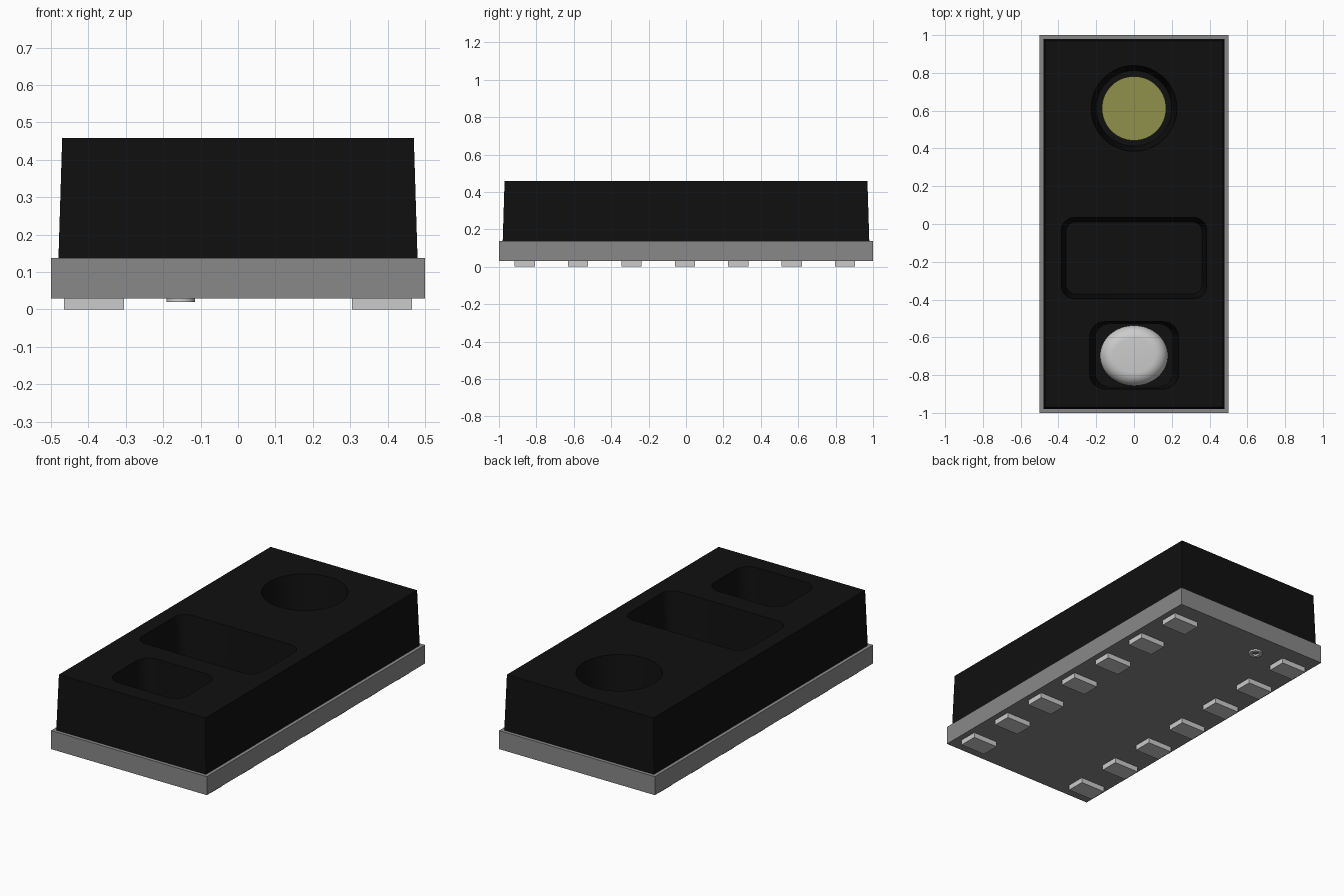
import bpy, bmesh, math

old = bpy.data.objects.get("Cube")
if old:
    bpy.data.objects.remove(old, do_unlink=True)


def material(name, rgb):
    m = bpy.data.materials.new(name)
    m.use_nodes = True
    m.diffuse_color = (*rgb, 1)
    m.node_tree.nodes["Principled BSDF"].inputs["Base Color"].default_value = (*rgb, 1)
    return m


BLACK = material("black plastic", (0.005, 0.005, 0.005))
GREY = material("grey board", (0.25, 0.25, 0.25))
SILVER = material("silver", (0.60, 0.60, 0.60))
YELLOW = material("olive yellow", (0.28, 0.28, 0.073))


def rounded(hx, hy, r, n=8):
    """Outline of a rounded rectangle with half sizes hx, hy."""
    pts = []
    for k, (sx, sy) in enumerate([(1, 1), (-1, 1), (-1, -1), (1, -1)]):
        for i in range(n + 1):
            a = math.pi / 2 * (k + i / n)
            pts.append((sx * (hx - r) + r * math.cos(a), sy * (hy - r) + r * math.sin(a)))
    return pts


def ellipse(rx, ry, n=64):
    return [(rx * math.cos(2 * math.pi * i / n), ry * math.sin(2 * math.pi * i / n)) for i in range(n)]


def rect(hx, hy):
    return [(hx, hy), (-hx, hy), (-hx, -hy), (hx, -hy)]


def loft(name, layers, mat, centre=(0, 0), smooth=False, closed=False):
    """Skin equal-length outlines stacked in z; closed joins last layer to first."""
    bm = bmesh.new()
    rings = [[bm.verts.new((x + centre[0], y + centre[1], z)) for x, y in pts] for pts, z in layers]
    pairs = list(zip(rings, rings[1:]))
    if closed:
        pairs.append((rings[-1], rings[0]))
    else:
        bm.faces.new(rings[0])
        bm.faces.new(rings[-1])
    for a, b in pairs:
        for i in range(len(a)):
            j = (i + 1) % len(a)
            bm.faces.new((a[i], a[j], b[j], b[i]))
    bmesh.ops.recalc_face_normals(bm, faces=bm.faces[:])
    mesh = bpy.data.meshes.new(name)
    bm.to_mesh(mesh)
    bm.free()
    mesh.materials.append(mat)
    ob = bpy.data.objects.new(name, mesh)
    bpy.context.collection.objects.link(ob)
    if smooth:
        bpy.ops.object.select_all(action="DESELECT")
        bpy.context.view_layer.objects.active = ob
        ob.select_set(True)
        bpy.ops.object.shade_smooth_by_angle(angle=math.radians(35))
    return ob


BOARD_Z, BODY_Z, TOP_Z, FLOOR_Z = 0.03, 0.137, 0.458, 0.16

# Circuit board and tapered housing
loft("circuit_board", [(rect(0.5, 1), BOARD_Z), (rect(0.5, 1), BODY_Z)], GREY)
housing = loft("housing", [(rect(0.48, 0.98), BODY_Z), (rect(0.47, 0.97), TOP_Z)], BLACK)

# Three tapered wells cut into the top of the housing
wells = [
    ("round_well", (0, 0.612), ellipse(0.2, 0.2), ellipse(0.227, 0.227)),
    ("middle_well", (0, -0.18), rounded(0.36, 0.19, 0.05), rounded(0.385, 0.215, 0.07)),
    ("front_well", (0, -0.695), rounded(0.205, 0.165, 0.07), rounded(0.235, 0.178, 0.08)),
]
for name, centre, low, high in wells:
    cutter = loft(name + "_cutter", [(low, FLOOR_Z), (high, TOP_Z), (high, TOP_Z + 0.1)], BLACK, centre)
    cutter.hide_render = True
    mod = housing.modifiers.new(name, "BOOLEAN")
    mod.operation, mod.solver, mod.object = "DIFFERENCE", "EXACT", cutter
    bpy.ops.object.select_all(action="DESELECT")
    bpy.context.view_layer.objects.active = housing
    housing.select_set(True)
    bpy.ops.object.modifier_apply(modifier=mod.name)
    bpy.data.objects.remove(cutter, do_unlink=True)
bpy.ops.object.shade_smooth_by_angle(angle=math.radians(35))

# Yellow window in the round well
loft("yellow_window", [(ellipse(0.17, 0.17), FLOOR_Z), (ellipse(0.17, 0.17), FLOOR_Z + 0.009)],
     YELLOW, (0, 0.612))

# Rounded lens in the front well
fillet = 0.07
layers = [(ellipse(0.18, 0.16), FLOOR_Z)]
for i in range(9):
    a = math.pi / 2 * i / 8
    inset = fillet * (1 - math.cos(a))
    layers.append((ellipse(0.18 - inset, 0.16 - inset), FLOOR_Z + 0.01 + fillet * math.sin(a)))
loft("lens", layers, SILVER, (0, -0.697), smooth=True)

# Two rows of seven contact pads
for side, label in ((1, "left"), (-1, "right")):
    for i in range(7):
        y = -0.006 + (i - 3) * 0.2855
        loft(f"{label}_pad_{i + 1}", [(rect(0.08, 0.054), 0), (rect(0.08, 0.054), BOARD_Z)],
             SILVER, (side * 0.385, y))

# Small ring marking the first contact underneath
outer, inner = ellipse(0.038, 0.038, 32), ellipse(0.019, 0.019, 32)
loft("marker_ring", [(outer, BOARD_Z), (outer, 0.02), (inner, 0.02), (inner, BOARD_Z)],
     SILVER, (-0.153, 0.855), smooth=True, closed=True)
